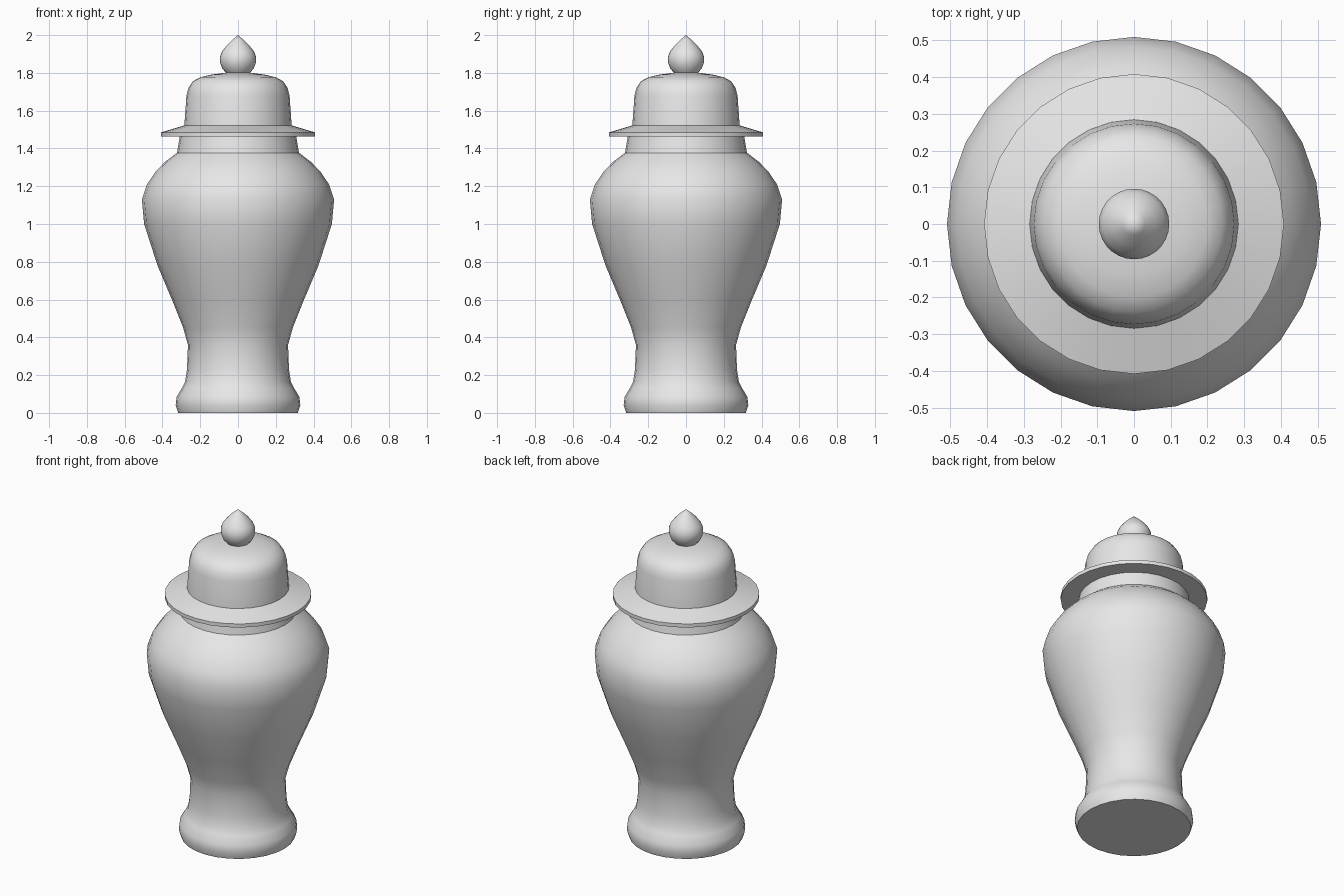
import bpy
import bmesh
import math

SIDES = 28

cube = bpy.data.objects.get("Cube")
if cube:
    bpy.data.objects.remove(cube, do_unlink=True)

# Single glaze colour
glaze = bpy.data.materials.new("plain_grey")
glaze.use_nodes = True
colour = (0.8, 0.8, 0.8, 1.0)
glaze.diffuse_color = colour
glaze.node_tree.nodes["Principled BSDF"].inputs["Base Color"].default_value = colour


def lathe(name, profile, smooth_angle=35):
    """Spin a (radius, height) profile around z; radius 0 makes a pole."""
    bm = bmesh.new()
    verts = [bm.verts.new((r, 0, z)) for r, z in profile]
    edges = [bm.edges.new(pair) for pair in zip(verts, verts[1:])]
    bmesh.ops.spin(bm, geom=verts + edges, cent=(0, 0, 0), axis=(0, 0, 1),
                   angle=math.tau, steps=SIDES, use_duplicate=False)
    bmesh.ops.remove_doubles(bm, verts=bm.verts, dist=0.0005)
    bmesh.ops.recalc_face_normals(bm, faces=bm.faces)
    mesh = bpy.data.meshes.new(name)
    bm.to_mesh(mesh)
    bm.free()
    mesh.materials.append(glaze)
    obj = bpy.data.objects.new(name, mesh)
    bpy.context.collection.objects.link(obj)
    bpy.ops.object.select_all(action='DESELECT')
    obj.select_set(True)
    bpy.context.view_layer.objects.active = obj
    bpy.ops.object.shade_smooth_by_angle(angle=math.radians(smooth_angle))
    return obj


# Vase: flared foot, slim waist, broad shoulder and tapered neck
lathe("vase_body", [
    (0, 0), (0.317, 0), (0.33, 0.04), (0.325, 0.085), (0.298, 0.13),
    (0.28, 0.165), (0.27, 0.23), (0.265, 0.36), (0.29, 0.45),
    (0.35, 0.6), (0.426, 0.78), (0.497, 1.0), (0.509, 1.13),
    (0.482, 1.21), (0.434, 1.28), (0.385, 1.33), (0.323, 1.377),
    (0.307, 1.47),
])

# Lid: thin sloping brim and rounded dome
lathe("lid", [
    (0, 1.463), (0.408, 1.463), (0.408, 1.485), (0.284, 1.522),
    (0.273, 1.68), (0.263, 1.72), (0.24, 1.755), (0.2, 1.777),
    (0.14, 1.791), (0.065, 1.801), (0, 1.801),
])

# Finial: pointed bud knob
lathe("finial", [
    (0, 1.8), (0.063, 1.8), (0.083, 1.823), (0.095, 1.855),
    (0.096, 1.885), (0.085, 1.913), (0.06, 1.945), (0.03, 1.975), (0, 2.0),
])
